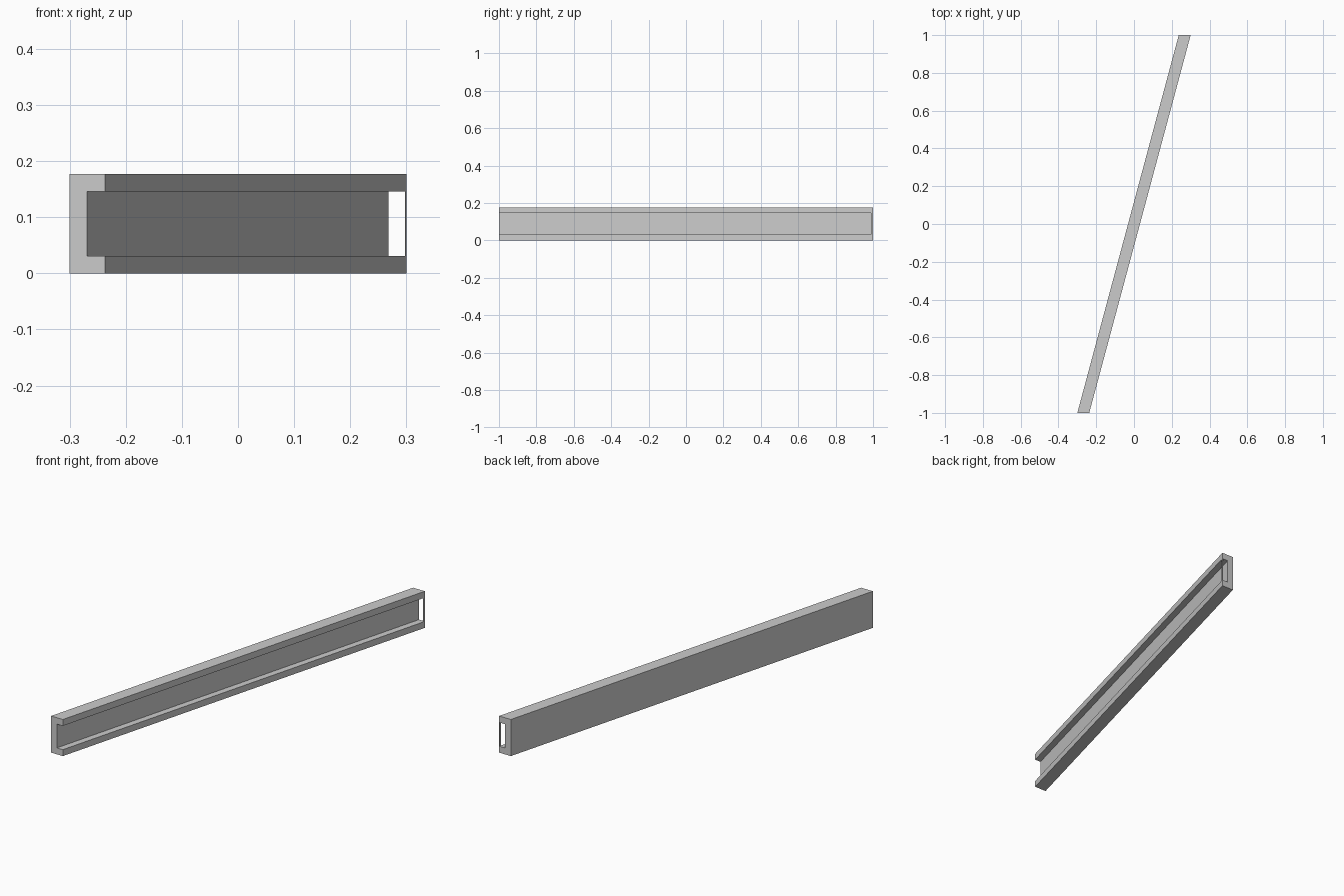
import bpy, bmesh

cube = bpy.data.objects.get("Cube")
if cube:
    bpy.data.objects.remove(cube, do_unlink=True)

grey = bpy.data.materials.new("plain grey")
grey.use_nodes = True
colour = (0.6, 0.6, 0.6, 1)
grey.diffuse_color = colour
grey.node_tree.nodes["Principled BSDF"].inputs["Base Color"].default_value = colour

HEIGHT = 0.177
LOW, HIGH = 0.031, 0.146      # channel floor and ceiling
SHIFT = 0.537                 # sideways run of the bar from end to end


def prism(name, outline, sweep):
    """Sweep a flat outline along a vector into a closed solid."""
    bm = bmesh.new()
    face = bm.faces.new([bm.verts.new(p) for p in outline])
    moved = bmesh.ops.extrude_face_region(bm, geom=[face])["geom"]
    verts = [v for v in moved if isinstance(v, bmesh.types.BMVert)]
    bmesh.ops.translate(bm, verts=verts, vec=sweep)
    bmesh.ops.recalc_face_normals(bm, faces=bm.faces)
    mesh = bpy.data.meshes.new(name)
    bm.to_mesh(mesh)
    bm.free()
    mesh.materials.append(grey)
    obj = bpy.data.objects.new(name, mesh)
    bpy.context.collection.objects.link(obj)
    return obj


# C-shaped rail, swept at a slant so both ends stay square to y
back, web, lip = -0.3, -0.269, -0.237
profile = [(back, 0), (lip, 0), (lip, LOW), (web, LOW),
           (web, HIGH), (lip, HIGH), (lip, HEIGHT), (back, HEIGHT)]
prism("channel_rail", [(x, -1, z) for x, z in profile], (SHIFT, 2, 0))

# Thin sliver closing the channel mouth at the far end
sliver = [(0.298, 1), (0.3, 1), (0.2973, 0.99)]
prism("end_sliver", [(x, y, LOW) for x, y in sliver], (0, 0, HIGH - LOW))
